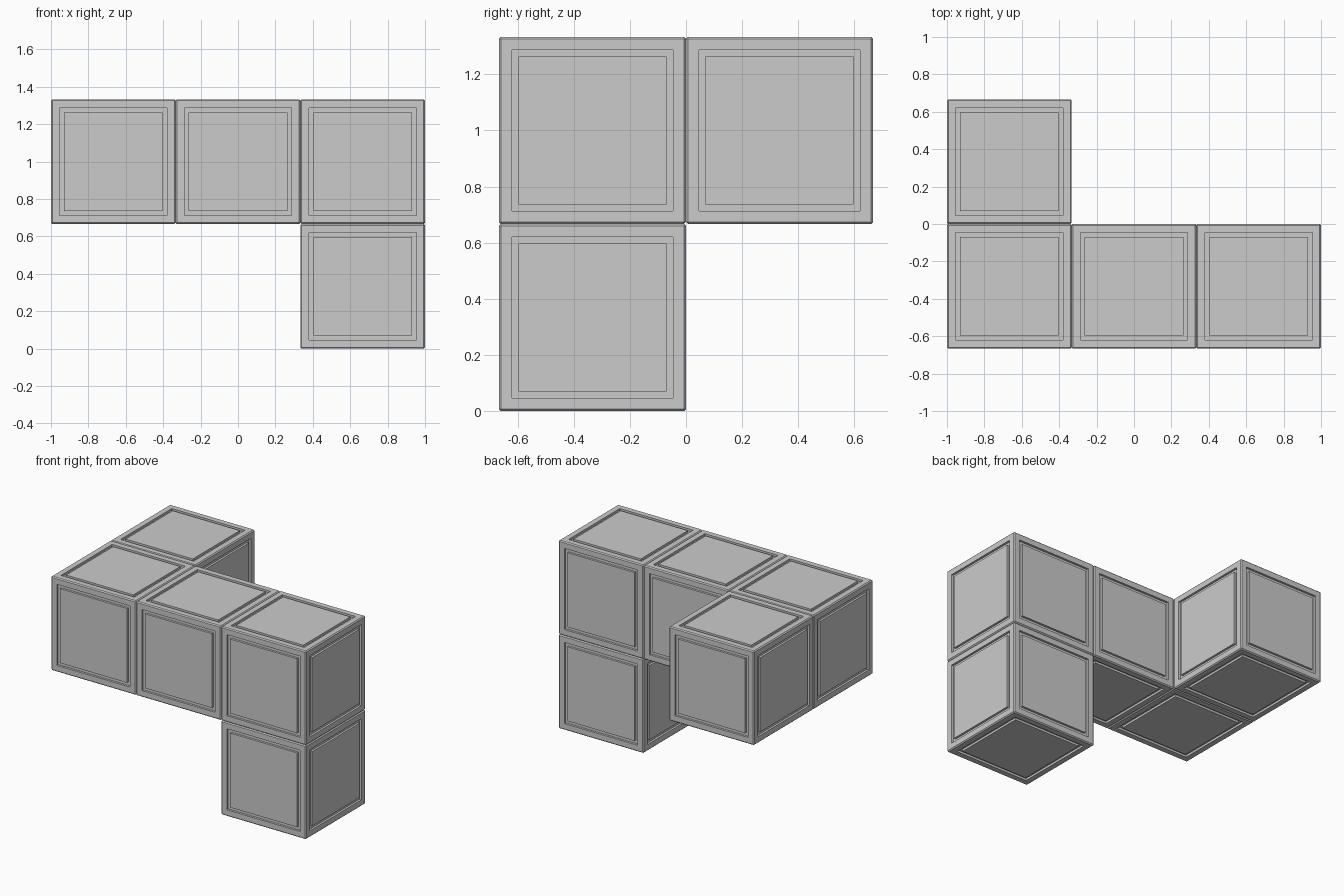
import bpy, bmesh

if "Cube" in bpy.data.objects:
    bpy.data.objects.remove(bpy.data.objects["Cube"])

S = 2 / 3          # cell size
BEVEL = 0.007      # edge chamfer
RIM = 0.046        # cube edge to panel groove
GROOVE = 0.024     # groove width
DEPTH = 0.015      # groove depth


def panel_cube(name, cell):
    """Chamfered cube with a square groove framing a panel on every face."""
    bm = bmesh.new()
    bmesh.ops.create_cube(bm, size=S)
    bmesh.ops.bevel(bm, geom=bm.edges[:], offset=BEVEL, segments=1,
                    affect='EDGES', profile=0.5)
    bm.normal_update()
    sides = [f for f in bm.faces if f.calc_area() > 0.1]

    def inset(width, depth=0):
        bmesh.ops.inset_individual(bm, faces=sides, thickness=width,
                                   depth=depth, use_even_offset=True)
        bm.normal_update()

    inset(RIM - BEVEL)      # flat rim
    inset(0, -DEPTH)        # outer groove wall
    inset(GROOVE)           # groove floor
    inset(0, DEPTH)         # inner groove wall up to flush panel

    mesh = bpy.data.meshes.new(name)
    bm.to_mesh(mesh)
    bm.free()
    ob = bpy.data.objects.new(name, mesh)
    ob.location = [(c + o) * S for c, o in zip(cell, (0, -0.5, 0.5))]
    bpy.context.collection.objects.link(ob)


# Five cubes: a row of three, one behind the left end, one below the right end
panel_cube("left_cube", (-1, 0, 1))
panel_cube("middle_cube", (0, 0, 1))
panel_cube("right_cube", (1, 0, 1))
panel_cube("back_cube", (-1, 1, 1))
panel_cube("bottom_cube", (1, 0, 0))
